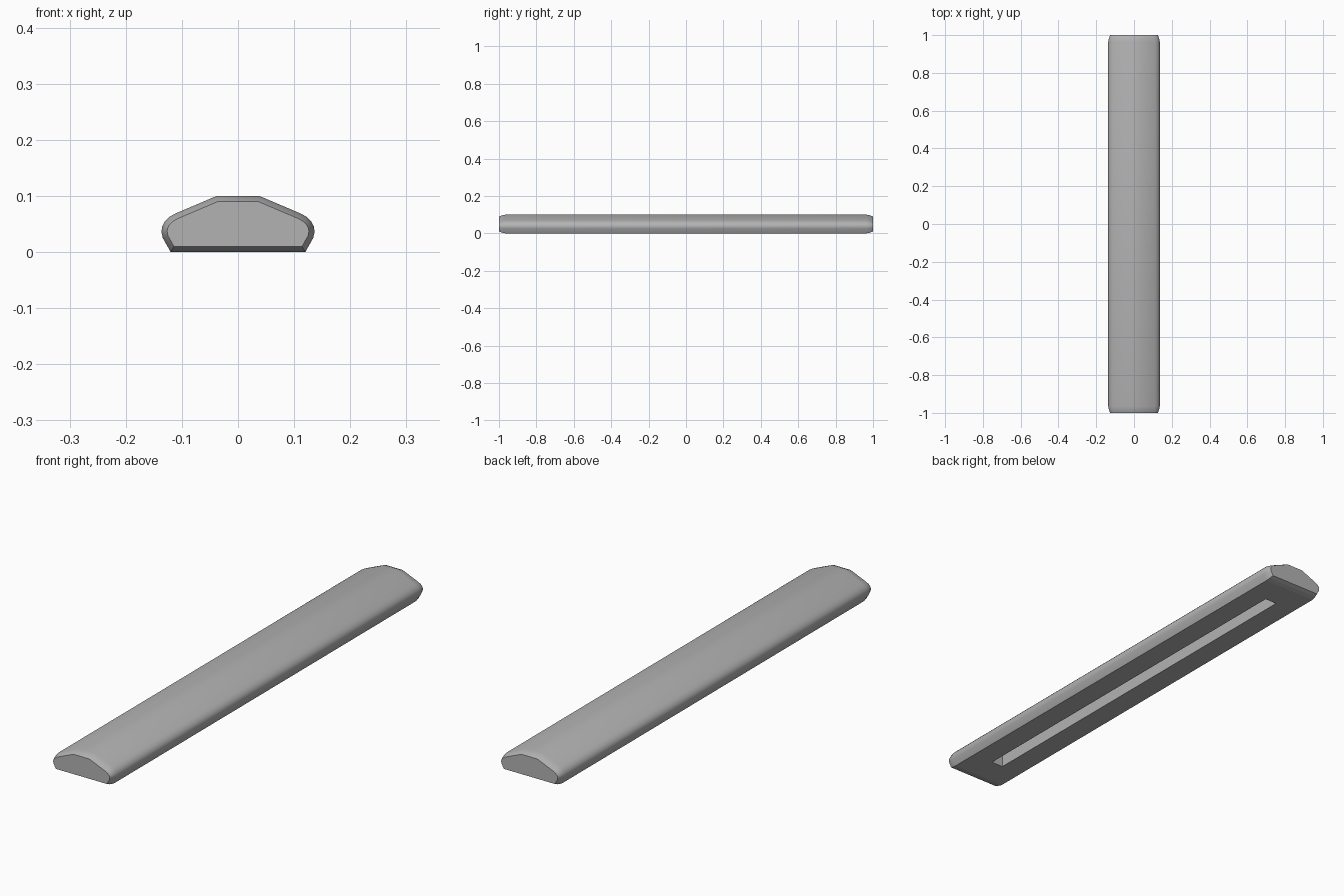
import bpy
import bmesh
from mathutils import Vector

cube = bpy.data.objects.get("Cube")
if cube:
    bpy.data.objects.remove(cube, do_unlink=True)

# Single grey finish
grey = bpy.data.materials.new("mid_grey")
grey.use_nodes = True
colour = (0.45, 0.45, 0.45, 1)
grey.diffuse_color = colour
grey.node_tree.nodes["Principled BSDF"].inputs["Base Color"].default_value = colour

# Cross-section: flat base, rounded flanks, sloped shoulders, flat crown
half = [(0.12, 0), (0.134, 0.025), (0.1365, 0.036), (0.135, 0.046),
        (0.130, 0.055), (0.122, 0.063), (0.111, 0.069), (0.038, 0.1)]
outline = [Vector(p) for p in half] + [Vector((-x, z)) for x, z in reversed(half)]


def inset(points, d):
    """Move a counter-clockwise outline inwards by d with mitred corners."""
    result = []
    for i, p in enumerate(points):
        a = (p - points[i - 1]).normalized()
        b = (points[(i + 1) % len(points)] - p).normalized()
        na, nb = Vector((-a.y, a.x)), Vector((-b.y, b.x))
        result.append(p + (na + nb) * d / (1 + na.dot(nb)))
    return result


def make_object(name, bm):
    bmesh.ops.recalc_face_normals(bm, faces=bm.faces)
    mesh = bpy.data.meshes.new(name)
    bm.to_mesh(mesh)
    bm.free()
    mesh.materials.append(grey)
    obj = bpy.data.objects.new(name, mesh)
    bpy.context.collection.objects.link(obj)
    return obj


# Long bar with softly tapered ends
stations = [(-1, 0.01), (-0.985, 0.004), (-0.965, 0),
            (0.965, 0), (0.985, 0.004), (1, 0.01)]
bm = bmesh.new()
rings = [[bm.verts.new((p.x, y, p.y)) for p in inset(outline, d)] for y, d in stations]
for r, s in zip(rings, rings[1:]):
    for i in range(len(r)):
        j = (i + 1) % len(r)
        bm.faces.new((r[i], r[j], s[j], s[i]))
bm.faces.new(rings[0])
bm.faces.new(rings[-1])
bar = make_object("bar_body", bm)

# Narrow slot cut into the underside
bm = bmesh.new()
bmesh.ops.create_cube(bm, size=1)
bmesh.ops.scale(bm, vec=(0.054, 1.7, 0.1), verts=bm.verts)
cutter = make_object("slot_cutter", bm)
cutter.hide_render = True
bpy.context.view_layer.update()

mod = bar.modifiers.new("slot", "BOOLEAN")
mod.operation = "DIFFERENCE"
mod.solver = "EXACT"
mod.object = cutter
bpy.ops.object.select_all(action="DESELECT")
bar.select_set(True)
bpy.context.view_layer.objects.active = bar
bpy.ops.object.modifier_apply(modifier=mod.name)
bpy.data.objects.remove(cutter, do_unlink=True)

# Smooth flanks and crown, flat underside and end caps
bpy.ops.object.shade_smooth_by_angle(angle=0.55)
for f in bar.data.polygons:
    if f.normal.z < -0.9 or abs(f.normal.y) > 0.9:
        f.use_smooth = False
